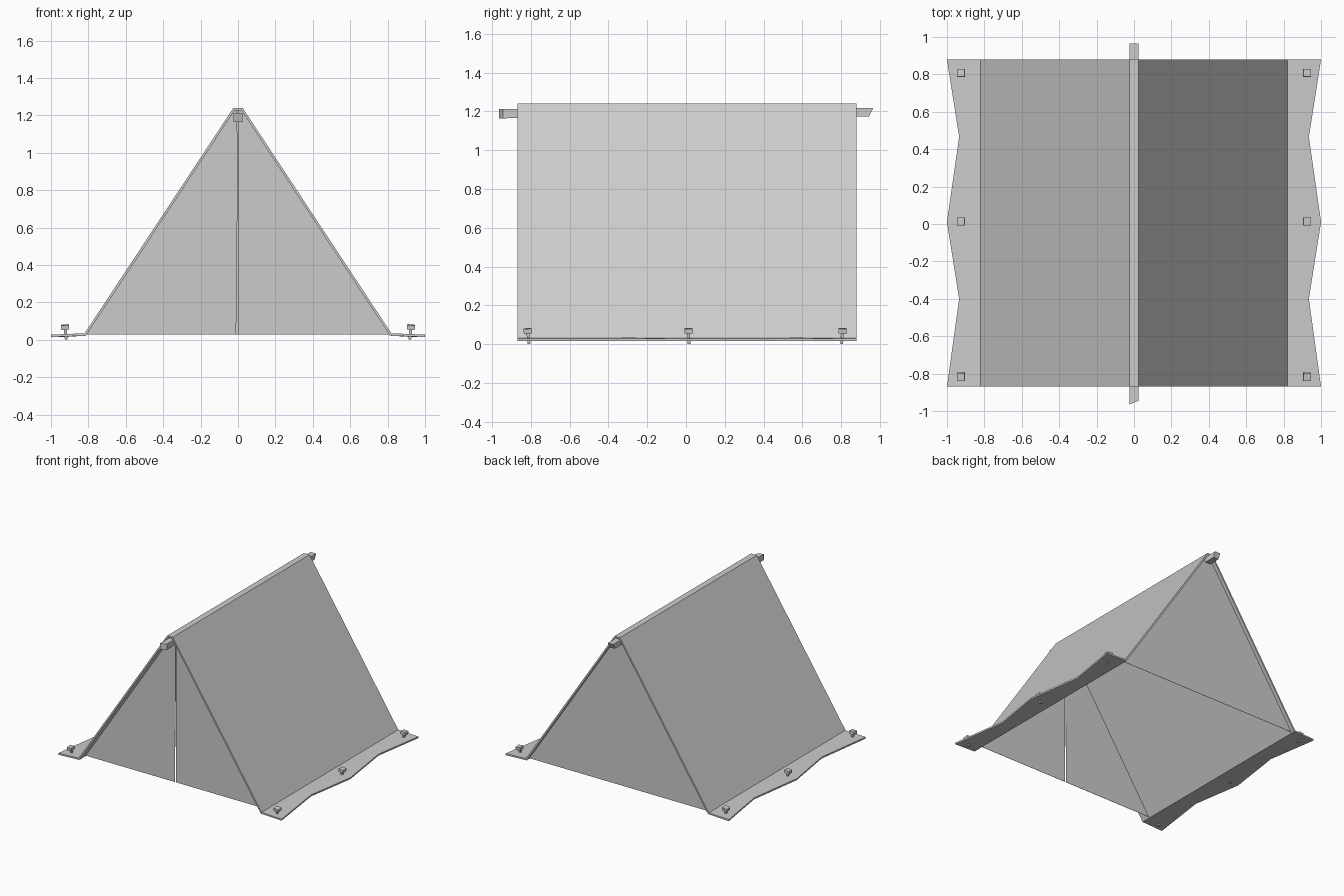
import bpy
import bmesh
from math import radians
from mathutils import Matrix, Vector

cube = bpy.data.objects.get("Cube")
if cube:
    bpy.data.objects.remove(cube, do_unlink=True)

COLOUR = (0.6, 0.6, 0.6, 1)
grey = bpy.data.materials.new("plain_grey")
grey.use_nodes = True
grey.diffuse_color = COLOUR
grey.node_tree.nodes["Principled BSDF"].inputs["Base Color"].default_value = COLOUR

FRONT, BACK = -0.87, 0.88
FOOT, RIDGE, TOP = 0.82, 0.025, 1.24
DOOR_Y, WALL_Y = -0.795, 0.848


def add_object(name, bm):
    bmesh.ops.recalc_face_normals(bm, faces=bm.faces[:])
    mesh = bpy.data.meshes.new(name)
    bm.to_mesh(mesh)
    bm.free()
    mesh.materials.append(grey)
    obj = bpy.data.objects.new(name, mesh)
    bpy.context.collection.objects.link(obj)
    return obj


def add_box(bm, centre, size, turn=Matrix.Identity(4)):
    matrix = turn @ Matrix.Translation(centre) @ Matrix.Diagonal((*size, 1))
    return bmesh.ops.create_cube(bm, size=1, matrix=matrix)["verts"]


def add_sheet(name, outline, y):
    """Thin upright sheet with an outline in x and z."""
    bm = bmesh.new()
    face = bm.faces.new([bm.verts.new((x, y, z)) for x, z in outline])
    new = bmesh.ops.extrude_face_region(bm, geom=[face])["geom"]
    moved = [v for v in new if isinstance(v, bmesh.types.BMVert)]
    bmesh.ops.translate(bm, verts=moved, vec=(0, 0.002, 0))
    return add_object(name, bm)


# Folded roof sheet with scalloped ground flaps
bm = bmesh.new()
rows = []
for y, edge in ((FRONT, 1), (-0.4, 0.935), (0.01, 1), (0.465, 0.935), (BACK, 1)):
    half = [(RIDGE, TOP), (FOOT, 0.035), (edge, 0.028)]
    profile = [(-x, z) for x, z in reversed(half)] + half
    rows.append([bm.verts.new((x, y, z)) for x, z in profile])
for a, b in zip(rows, rows[1:]):
    for i in range(len(a) - 1):
        bm.faces.new((a[i], a[i + 1], b[i + 1], b[i]))
roof = add_object("roof_sheet", bm)
if roof.data.polygons[2].normal.z < 0:
    roof.data.flip_normals()
solid = roof.modifiers.new("thickness", "SOLIDIFY")
solid.thickness = 0.013
solid.offset = -1
solid.use_even_offset = True

# Back wall
add_sheet("back_wall", [(-0.81, 0.03), (0.81, 0.03), (0.018, 1.228), (-0.018, 1.228)], WALL_Y)

# Two front door sheets, set deeper, meeting at an uneven slit
add_sheet("door_left", [(0, 0.03), (0.81, 0.03), (0.018, 1.228), (0, 1.228)], DOOR_Y)
add_sheet("door_right", [(-0.81, 0.03), (-0.01, 0.03), (-0.006, 0.4), (-0.003, 0.75),
                         (-0.003, 1.0), (-0.005, 1.228), (-0.018, 1.228)], DOOR_Y)

# Ridge pole with rough-cut ends
bm = bmesh.new()
for v in add_box(bm, (0, 0, 1.193), (0.048, 1.93, 0.048)):
    if v.co.y < 0:
        v.co.z -= 0.004
        if v.co.x > 0:
            v.co.y += 0.02
    elif v.co.z < 1.19:
        v.co.y -= 0.02
        v.co.z += 0.006
add_object("ridge_pole", bm)

# Tilted pegs pinning down the flaps
for side, sign in (("left", 1), ("right", -1)):
    for place, y, lean in (("front", -0.81, 6), ("middle", 0.015, 1), ("back", 0.803, -4)):
        turn = (Matrix.Translation(Vector((sign * 0.918, y, 0.002)))
                @ Matrix.Rotation(radians(lean), 4, "X")
                @ Matrix.Rotation(radians(6 * sign), 4, "Y"))
        bm = bmesh.new()
        add_box(bm, (0, 0, 0.03), (0.015, 0.015, 0.06), turn)
        add_box(bm, (0, 0, 0.067), (0.042, 0.042, 0.024), turn)
        add_object(f"peg_{place}_{side}", bm)
